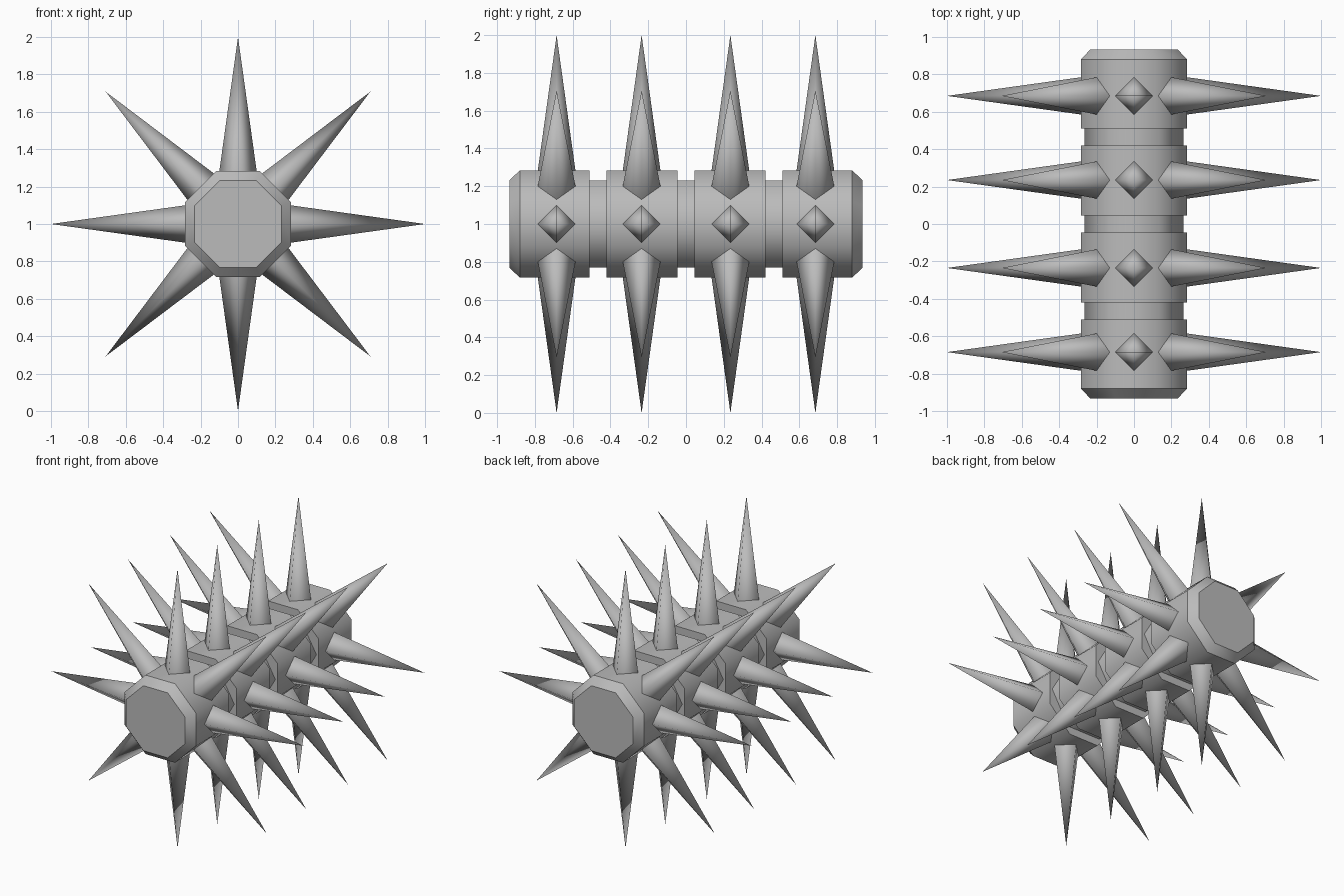
import bpy, bmesh
from math import pi, cos, sin
from mathutils import Matrix

if "Cube" in bpy.data.objects:
    bpy.data.objects.remove(bpy.data.objects["Cube"])

CENTRE = 1.0        # height of the roller axis
APOTHEM = 0.283     # axis to the flats of the octagonal drums
CAP = 0.233         # axis to the flats of the chamfered ends

steel = bpy.data.materials.new("grey steel")
steel.use_nodes = True
colour = (0.5, 0.5, 0.5, 1)
steel.diffuse_color = colour
steel.node_tree.nodes["Principled BSDF"].inputs["Base Color"].default_value = colour


def add_object(name, bm):
    bmesh.ops.recalc_face_normals(bm, faces=bm.faces)
    mesh = bpy.data.meshes.new(name)
    bm.to_mesh(mesh)
    bm.free()
    mesh.materials.append(steel)
    obj = bpy.data.objects.new(name, mesh)
    bpy.context.collection.objects.link(obj)
    return obj


def prism(name, sides, turn, profile):
    """Loft of regular polygons along y; profile holds (y, corner radius)."""
    bm = bmesh.new()
    rings = []
    for y, r in profile:
        angles = [turn + 2 * pi * i / sides for i in range(sides)]
        rings.append([bm.verts.new((r * cos(a), y, CENTRE + r * sin(a))) for a in angles])
    for a, b in zip(rings, rings[1:]):
        for i in range(sides):
            j = (i + 1) % sides
            bm.faces.new((a[i], a[j], b[j], b[i])).smooth = True
    bm.faces.new(rings[0])
    bm.faces.new(rings[-1])
    # Smooth around the axis, sharp along each ring
    for e in bm.edges:
        e.smooth = abs(e.verts[0].co.y - e.verts[1].co.y) > 0.001
    return add_object(name, bm)


def spike_row(name, y):
    """Eight four-sided spikes, one on each flat of a drum."""
    bm = bmesh.new()
    base, tip = APOTHEM - 0.002, 1.0
    for i in range(8):
        place = (Matrix.Translation((0, y, CENTRE)) @ Matrix.Rotation(i * pi / 4, 4, 'Y')
                 @ Matrix.Translation((0, 0, (base + tip) / 2)))
        bmesh.ops.create_cone(bm, cap_ends=True, segments=4, radius1=0.1, radius2=0,
                              depth=tip - base, matrix=place)
    bmesh.ops.remove_doubles(bm, verts=bm.verts, dist=0.0005)
    for f in bm.faces:
        f.smooth = len(f.verts) == 3
    for e in bm.edges:
        e.smooth = all(f.smooth for f in e.link_faces)
    return add_object(name, bm)


# Hexagonal core showing in the gaps between drums
prism("core", 6, 0, [(-0.6, 0.265), (0.6, 0.265)])

# Octagonal drums, the outer two chamfered at the ends
corner = 1 / cos(pi / 8)
R, C = APOTHEM * corner, CAP * corner
for side, label in ((-1, "front"), (1, "back")):
    prism(label + "_outer_drum", 8, pi / 8,
          [(side * 0.51, R), (side * 0.88, R), (side * 0.934, C)])
    prism(label + "_inner_drum", 8, pi / 8, [(side * 0.045, R), (side * 0.42, R)])
    spike_row(label + "_outer_spikes", side * 0.685)
    spike_row(label + "_inner_spikes", side * 0.235)
